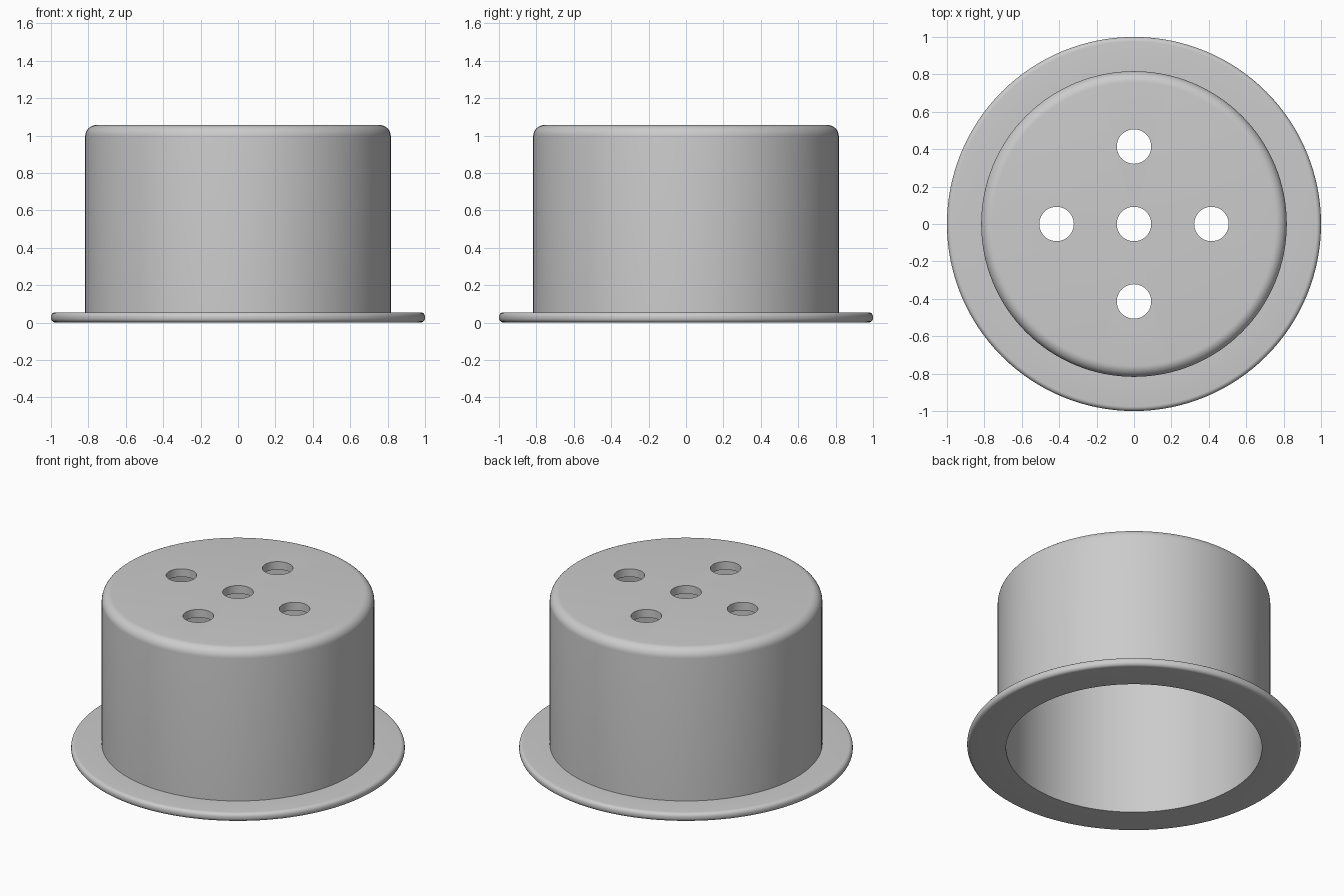
import bpy
import bmesh
from math import cos, sin, pi, radians
from mathutils import Matrix, Vector

cube = bpy.data.objects.get("Cube")
if cube:
    bpy.data.objects.remove(cube, do_unlink=True)

OUTER, INNER, FLANGE = 0.817, 0.767, 1.0
HEIGHT, PLATE, RIM = 1.056, 0.053, 0.055
HOLE, HOLE_OFFSET = 0.092, 0.414
SEGMENTS = 128

grey = bpy.data.materials.new("plain_grey")
colour = (0.6, 0.6, 0.6, 1)
grey.use_nodes = True
grey.diffuse_color = colour
grey.node_tree.nodes["Principled BSDF"].inputs["Base Color"].default_value = colour


def make_object(name, bm):
    bmesh.ops.recalc_face_normals(bm, faces=bm.faces)
    mesh = bpy.data.meshes.new(name)
    bm.to_mesh(mesh)
    bm.free()
    mesh.materials.append(grey)
    obj = bpy.data.objects.new(name, mesh)
    bpy.context.collection.objects.link(obj)
    return obj


def fillet(r, z, radius, start, end, steps=6):
    """Points of a rounded corner around the centre (r, z), angles in degrees."""
    angles = [radians(start + (end - start) * i / steps) for i in range(steps + 1)]
    return [(r + radius * cos(a), z + radius * sin(a)) for a in angles]


# Hollow flanged cup, revolved from its wall section
edge, corner = 0.024, 0.06
profile = [(0, HEIGHT - PLATE), (INNER, HEIGHT - PLATE), (INNER, 0)]
profile += fillet(FLANGE - edge, edge, edge, -90, 0)
profile += fillet(FLANGE - edge, RIM - edge, edge, 0, 90)
profile += [(OUTER, RIM)]
profile += fillet(OUTER - corner, HEIGHT - corner, corner, 0, 90, 8)
profile += [(0, HEIGHT)]

bm = bmesh.new()
verts = [bm.verts.new((r, 0, z)) for r, z in profile]
edges = [bm.edges.new(pair) for pair in zip(verts, verts[1:])]
bmesh.ops.spin(bm, geom=verts + edges, cent=(0, 0, 0), axis=(0, 0, 1),
               angle=2 * pi, steps=SEGMENTS, use_merge=True)
bmesh.ops.remove_doubles(bm, verts=bm.verts, dist=1e-4)
cup = make_object("flanged_cup", bm)

# Five round drain holes through the top plate
bm = bmesh.new()
for x, y in [(0, 0), (1, 0), (-1, 0), (0, 1), (0, -1)]:
    place = Matrix.Translation(Vector((x * HOLE_OFFSET, y * HOLE_OFFSET, HEIGHT)))
    bmesh.ops.create_cone(bm, cap_ends=True, segments=48, radius1=HOLE,
                          radius2=HOLE, depth=0.4, matrix=place)
cutter = make_object("hole_cutter", bm)
cutter.hide_render = True

cut = cup.modifiers.new("drain_holes", 'BOOLEAN')
cut.operation = 'DIFFERENCE'
cut.solver = 'EXACT'
cut.object = cutter
bpy.ops.object.select_all(action='DESELECT')
cup.select_set(True)
bpy.context.view_layer.objects.active = cup
bpy.ops.object.modifier_apply(modifier=cut.name)
bpy.data.objects.remove(cutter, do_unlink=True)

# Smooth walls with crisp edges
bpy.ops.object.shade_smooth_by_angle(angle=radians(30))
